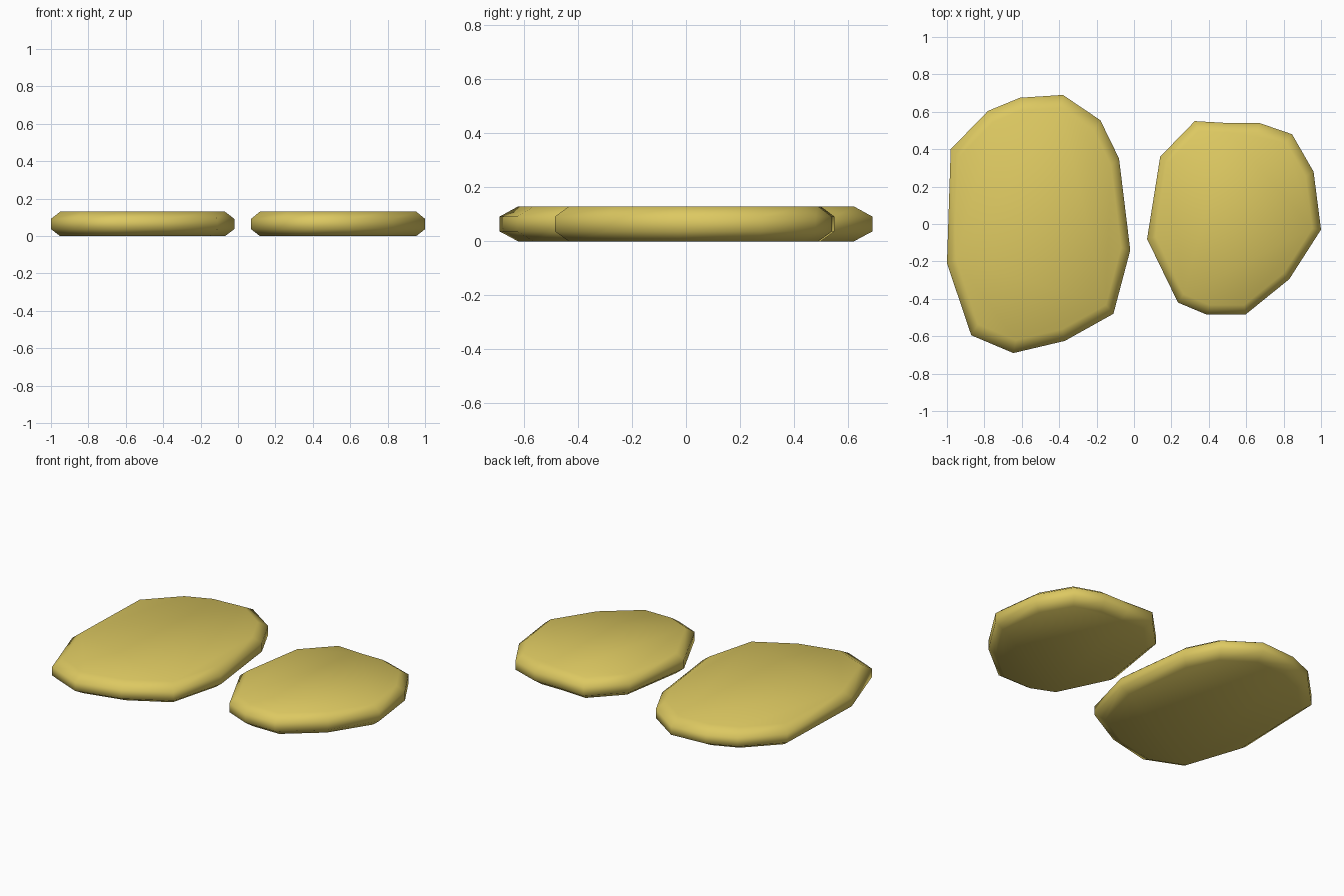
import bpy, bmesh

if "Cube" in bpy.data.objects:
    bpy.data.objects.remove(bpy.data.objects["Cube"])

mat = bpy.data.materials.new("yellow_stone")
mat.diffuse_color = (0.72, 0.58, 0.12, 1)
mat.use_nodes = True
mat.node_tree.nodes["Principled BSDF"].inputs["Base Color"].default_value = mat.diffuse_color

# Edge profile shared by both stones: (height, scale of outline)
PROFILE = [(0.0, 0.9), (0.037, 1.0), (0.092, 1.0), (0.13, 0.9)]


def stone(name, outline):
    """Flat stone: outline stacked through the chamfered profile, then capped."""
    xs, ys = zip(*outline)
    cx, cy = (min(xs) + max(xs)) / 2, (min(ys) + max(ys)) / 2
    bm = bmesh.new()
    rings = [[bm.verts.new((cx + (x - cx) * s, cy + (y - cy) * s, z)) for x, y in outline]
             for z, s in PROFILE]
    n = len(outline)
    for low, high in zip(rings, rings[1:]):
        for i in range(n):
            j = (i + 1) % n
            bm.faces.new((low[i], low[j], high[j], high[i]))
    bm.faces.new(rings[-1])
    bm.faces.new(rings[0][::-1])
    bmesh.ops.recalc_face_normals(bm, faces=bm.faces[:])
    for f in bm.faces:
        f.smooth = True
    mesh = bpy.data.meshes.new(name)
    bm.to_mesh(mesh)
    bm.free()
    mesh.materials.append(mat)
    obj = bpy.data.objects.new(name, mesh)
    bpy.context.collection.objects.link(obj)
    return obj


# Large stone on the left
stone("large_stone", [
    (-0.61, 0.675), (-0.78, 0.605), (-0.98, 0.40), (-1.0, -0.21),
    (-0.87, -0.595), (-0.645, -0.69), (-0.37, -0.625), (-0.11, -0.48),
    (-0.02, -0.14), (-0.08, 0.35), (-0.18, 0.555), (-0.38, 0.69)])

# Small stone on the right
stone("small_stone", [
    (0.50, 0.54), (0.325, 0.55), (0.14, 0.36), (0.07, -0.08),
    (0.235, -0.42), (0.39, -0.485), (0.595, -0.485), (0.83, -0.295),
    (1.0, -0.03), (0.96, 0.28), (0.845, 0.48), (0.67, 0.54)])
